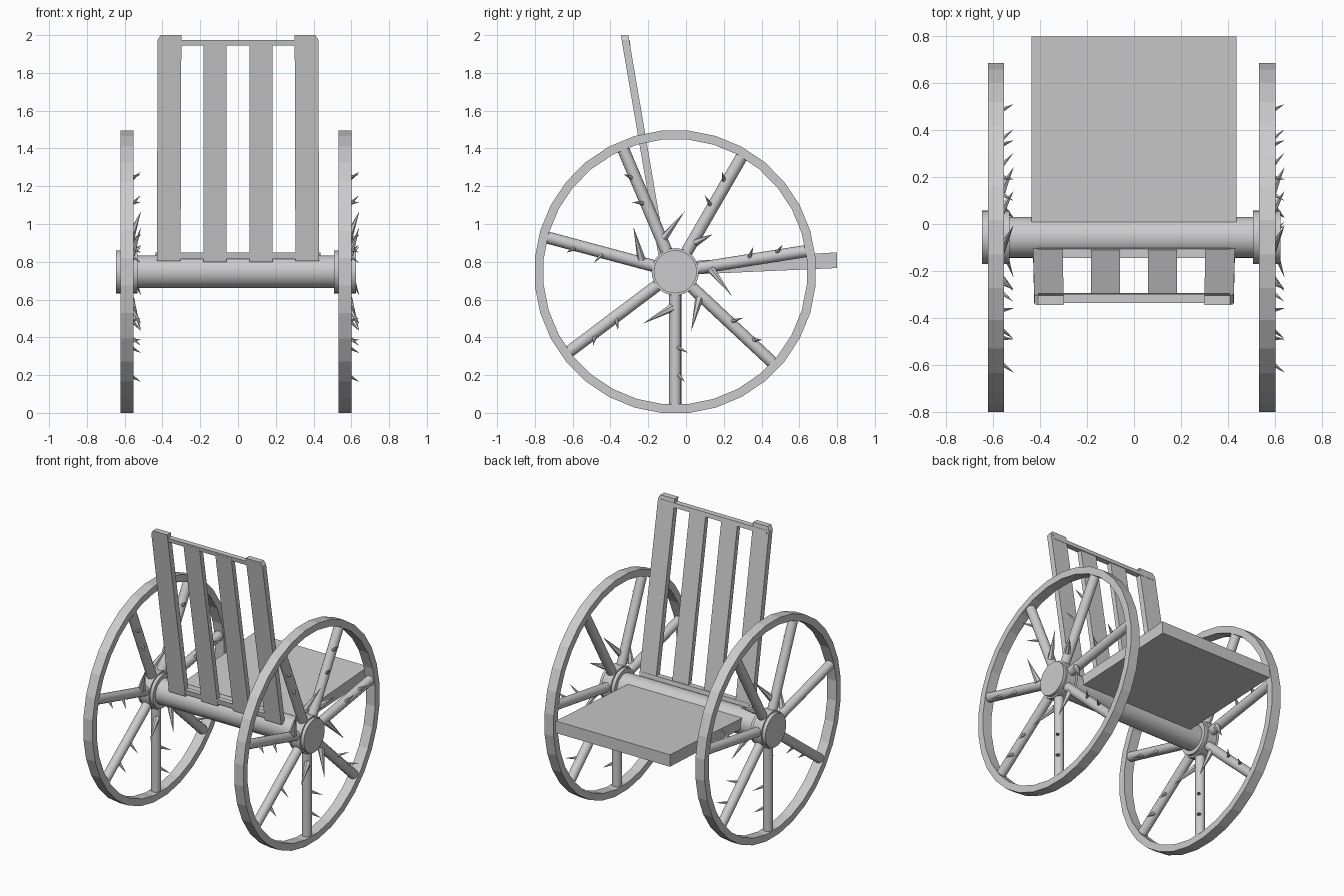
import bpy, bmesh
from math import sin, cos, pi, radians
from mathutils import Vector

if "Cube" in bpy.data.objects:
    bpy.data.objects.remove(bpy.data.objects["Cube"])

CY, CZ = -0.057, 0.747           # axle centre line
WHEELS = {"left": -0.588, "right": 0.567}
ANGLES = [9, 60, 113, 165, 217, 270, 317]


def make(name, verts, faces, smooth=False):
    me = bpy.data.meshes.new(name)
    me.from_pydata([tuple(v) for v in verts], [], faces)
    bm = bmesh.new()
    bm.from_mesh(me)
    bmesh.ops.recalc_face_normals(bm, faces=bm.faces)
    bm.to_mesh(me)
    bm.free()
    ob = bpy.data.objects.new(name, me)
    bpy.context.collection.objects.link(ob)
    if smooth:
        bpy.ops.object.select_all(action='DESELECT')
        ob.select_set(True)
        bpy.context.view_layer.objects.active = ob
        bpy.ops.object.shade_smooth_by_angle(angle=radians(35))
    return ob


def prism(name, bottom, top):
    """Solid between two matching outlines."""
    n = len(bottom)
    faces = [list(range(n)), list(range(n, 2 * n))]
    faces += [[i, (i + 1) % n, n + (i + 1) % n, n + i] for i in range(n)]
    return make(name, bottom + top, faces)


def rod(name, a, b, r1, r2=None, sides=16):
    """Cylinder, or cone when r2 is 0, from a to b."""
    a, b = Vector(a), Vector(b)
    bpy.ops.mesh.primitive_cone_add(vertices=sides, radius1=r1, radius2=r1 if r2 is None else r2,
                                    depth=(b - a).length, location=(a + b) / 2,
                                    rotation=(b - a).to_track_quat('Z', 'Y').to_euler())
    ob = bpy.context.object
    ob.name = name
    bpy.ops.object.shade_smooth_by_angle(angle=radians(35))
    return ob


def polar(x, r, deg):
    t = radians(deg)
    return Vector((x, CY + r * cos(t), CZ + r * sin(t)))


# Axle
rod("axle", (-0.56, CY, CZ), (0.54, CY, CZ), 0.087, sides=32)

# Wheels: the second is a plain copy, so thorns face +x on both
N = 32
for side, cx in WHEELS.items():
    verts = []
    for i in range(N):
        t = 2 * pi * (i + 0.5) / N
        for x, r in ((-0.035, 0.747), (0.035, 0.747), (0.035, 0.70), (-0.035, 0.70)):
            R = r / cos(pi / N)
            verts.append((cx + x, CY + R * cos(t) * 0.995, CZ + R * sin(t)))
    faces = [[4 * i + k, 4 * i + (k + 1) % 4, 4 * ((i + 1) % N) + (k + 1) % 4, 4 * ((i + 1) % N) + k]
             for i in range(N) for k in range(4)]
    make(side + "_rim", verts, faces)
    # Hub
    rod(side + "_hub", (cx - 0.035, CY, CZ), (cx + 0.035, CY, CZ), 0.125, sides=32)
    rod(side + "_hub_cap", (cx - 0.059, CY, CZ), (cx + 0.057, CY, CZ), 0.114, sides=32)
    # Spokes and thorns
    for a in ANGLES:
        rod(side + "_spoke", polar(cx, 0.08, a), polar(cx, 0.715, a), 0.032)
        if a != 217:
            swing, reach = (15, 0.28) if a == 60 else (32, 0.325)
            rod(side + "_large_thorn", polar(cx + 0.018, 0.19, a - 5),
                polar(cx + 0.075, reach, a - swing), 0.022, 0, 6)
        for r, d in ((0.40, 9), (0.55, 5)):
            rod(side + "_small_thorn", polar(cx + 0.02, r, a + 2),
                polar(cx + 0.075, r + 0.035, a + d), 0.012, 0, 6)

# Seat: slab leaning slightly upwards away from the axle
W = 0.437
section = [(-0.03, 0.80), (0.80, 0.85), (0.80, 0.767), (-0.03, 0.73)]
prism("seat", [Vector((-W, y, z)) for y, z in section], [Vector((W, y, z)) for y, z in section])


def back_part(name, outline, half=0.02, shift=0.0):
    """Board cut from an x-z outline, leaning back with the rest."""
    def lean(off):
        return [Vector((x, -0.12 + shift - 0.171 * (z - 0.8) + off, z)) for x, z in outline]
    return prism(name, lean(-half), lean(half))


# Backrest: outer posts with a clipped top corner, inner slats, two rails
for s in (-1, 1):
    back_part("back_post", [(s * x, z) for x, z in
              ((0.304, 0.803), (0.43, 0.803), (0.425, 1.975), (0.41, 2.0), (0.30, 2.0))])
    back_part("back_slat", [(s * 0.06, 0.80), (s * 0.183, 0.80), (s * 0.183, 1.96), (s * 0.06, 1.96)],
              0.017)
for z0, z1 in ((0.815, 0.85), (1.945, 1.974)):
    back_part("back_rail", [(-0.41, z0), (0.41, z0), (0.41, z1), (-0.41, z1)], 0.019, 0.003)
